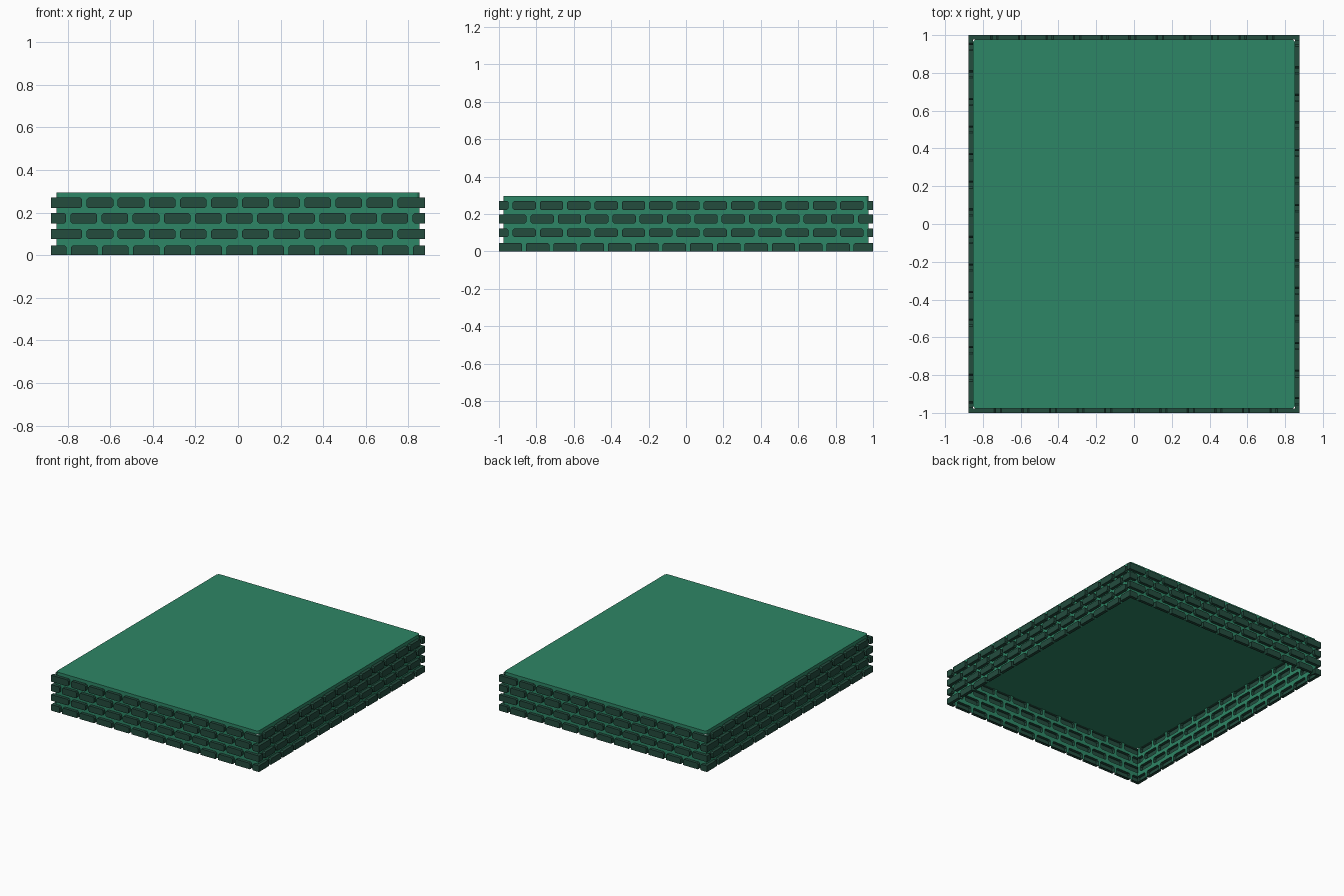
import bpy, bmesh, math
from mathutils import Vector

if "Cube" in bpy.data.objects:
    bpy.data.objects.remove(bpy.data.objects["Cube"])


def make_material(name, color):
    m = bpy.data.materials.new(name)
    m.use_nodes = True
    m.diffuse_color = (*color, 1)
    bsdf = next(n for n in m.node_tree.nodes if n.type == 'BSDF_PRINCIPLED')
    bsdf.inputs["Base Color"].default_value = (*color, 1)
    bsdf.inputs["Roughness"].default_value = 0.8
    return m


GREEN = make_material("mid green", (0.027, 0.24, 0.133))
DARK = make_material("dark green", (0.017, 0.072, 0.048))

# Overall sizes: mortar plane and brick face plane
IN_X, OUT_X = 0.853, 0.877
IN_Y, OUT_Y = 0.977, 1.0
TOP, CEILING = 0.295, 0.27
ROWS = [(0.0, 0.046), (0.076, 0.122), (0.149, 0.198), (0.221, 0.27)]
PITCH, GAP, CHAMFER = 0.146, 0.021, 0.009


def finish(bm, name, mat):
    bmesh.ops.remove_doubles(bm, verts=bm.verts, dist=1e-5)
    me = bpy.data.meshes.new(name)
    bm.to_mesh(me)
    bm.free()
    me.materials.append(mat)
    ob = bpy.data.objects.new(name, me)
    bpy.context.collection.objects.link(ob)
    return ob


def build_wall(name, turn, half, brick_half, inner, outer, first_gaps):
    """One shell wall: mortar strips with hollow bricks pushed outwards."""
    t = Vector((round(math.cos(turn)), round(math.sin(turn)), 0))
    n = Vector((t.y, -t.x, 0))
    bricks, mortar = bmesh.new(), bmesh.new()

    def face(bm, pts):
        bm.faces.new([bm.verts.new(t * s + n * d + Vector((0, 0, z)))
                      for s, z, d in pts])

    def flat(pts):
        face(mortar, [(s, z, inner) for s, z in pts])

    def strip(s0, s1, z0, z1):
        flat([(s0, z0), (s1, z0), (s1, z1), (s0, z1)])

    for i, (z0, z1) in enumerate(ROWS):
        # Mortar course above this row
        if i + 1 < len(ROWS):
            strip(-half, half, z1, ROWS[i + 1][0])
        # Upright joints
        gaps = []
        g = first_gaps[i]
        while g < half - 0.005:
            gaps.append(g)
            strip(g - GAP / 2, g + GAP / 2, z0, z1)
            g += PITCH
        starts = [-brick_half] + [g + GAP / 2 for g in gaps]
        ends = [g - GAP / 2 for g in gaps] + [brick_half]
        for k, (a, b) in enumerate(zip(starts, ends)):
            width = b - a
            c = min(CHAMFER, width / 3)
            # Bevelled outline, square at the wall ends and on the ground
            corners = [(a, z0, 1, 1), (b, z0, -1, 1), (b, z1, -1, -1), (a, z1, 1, -1)]
            outline = []
            for j, (s, z, ds, dz) in enumerate(corners):
                at_end = (k == 0 and ds > 0) or (k == len(starts) - 1 and ds < 0)
                if at_end or (i == 0 and dz > 0):
                    outline.append((s, z))
                    continue
                along, up = (s + ds * c, z), (s, z + dz * c)
                pair = [up, along] if j in (0, 2) else [along, up]
                outline += pair
                flat([(s, z), pair[1], pair[0]])
            face(bricks, [(s, z, outer) for s, z in outline])
            for p, q in zip(outline, outline[1:] + outline[:1]):
                face(bricks, [(*p, inner), (*q, inner), (*q, outer), (*p, outer)])

    finish(bricks, name + "_bricks", DARK)
    finish(mortar, name + "_mortar", GREEN)


# Four walls; front and back bricks wrap the corners
FRONT_GAPS = (-0.795, -0.721, -0.797, -0.721)
SIDE_GAPS = (-0.866, -0.938, -0.842, -0.938)
for k, side in enumerate(("front", "left", "back", "right")):
    if k % 2 == 0:
        build_wall(side, k * math.pi / 2, IN_X, OUT_X, IN_Y, OUT_Y, FRONT_GAPS)
    else:
        build_wall(side, k * math.pi / 2, IN_Y, IN_Y, IN_X, OUT_X, SIDE_GAPS)

# Roof slab with rounded upright corners
bm = bmesh.new()
bmesh.ops.create_cube(bm, size=1)
for v in bm.verts:
    v.co = (v.co.x * 2 * IN_X, v.co.y * 2 * IN_Y, TOP if v.co.z > 0 else CEILING)
uprights = [e for e in bm.edges if abs(e.verts[0].co.z - e.verts[1].co.z) > 0.01]
bmesh.ops.bevel(bm, geom=uprights, offset=0.02, segments=4, profile=0.5, affect='EDGES')
finish(bm, "roof_slab", GREEN)
